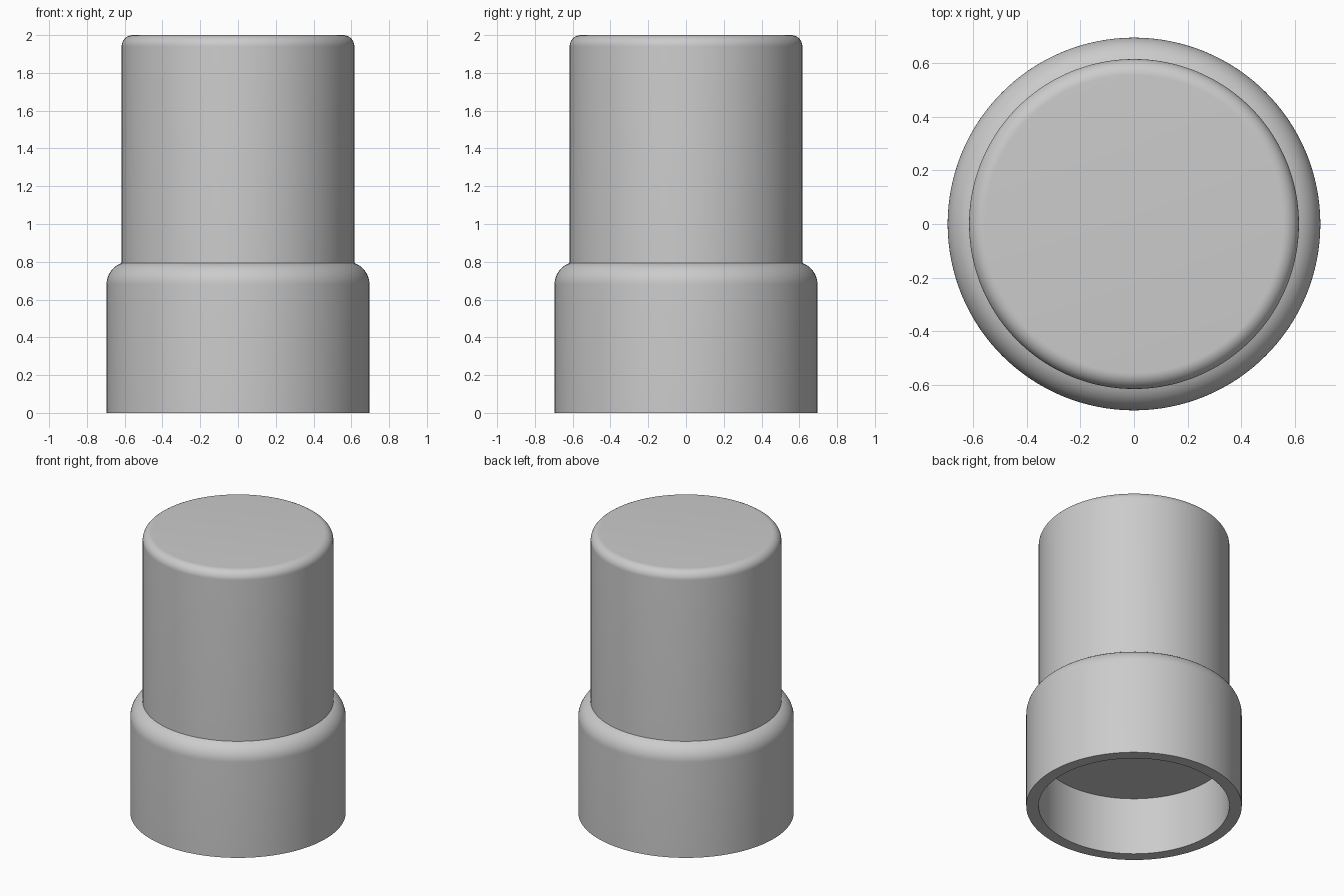
import bpy, bmesh, math

SEGMENTS = 128
BODY_R, COLLAR_R = 0.616, 0.696
BODY_BOTTOM, HEIGHT = 0.41, 2.0

cube = bpy.data.objects.get("Cube")
if cube:
    bpy.data.objects.remove(cube, do_unlink=True)

grey = bpy.data.materials.new("plain grey")
grey.use_nodes = True
grey.diffuse_color = (0.6, 0.6, 0.6, 1)
grey.node_tree.nodes["Principled BSDF"].inputs["Base Color"].default_value = grey.diffuse_color


def arc(r, z, radius, end, steps=12):
    """Rounded shoulder points around (r, z), from outward up to the end angle."""
    return [(r + radius * math.cos(end * i / steps), z + radius * math.sin(end * i / steps))
            for i in range(steps + 1)]


def lathe(name, profile, closed):
    """Spin an (r, z) profile about the z axis; open profiles get flat end caps."""
    bm = bmesh.new()
    rings = [[bm.verts.new((r * math.cos(a), r * math.sin(a), z))
              for a in (math.tau * i / SEGMENTS for i in range(SEGMENTS))]
             for r, z in profile]
    pairs = list(zip(rings, rings[1:]))
    if closed:
        pairs.append((rings[-1], rings[0]))
    else:
        bm.faces.new(rings[0])
        bm.faces.new(rings[-1])
    for low, high in pairs:
        for i in range(SEGMENTS):
            j = (i + 1) % SEGMENTS
            bm.faces.new((low[i], low[j], high[j], high[i]))
    bmesh.ops.recalc_face_normals(bm, faces=bm.faces)
    mesh = bpy.data.meshes.new(name)
    bm.to_mesh(mesh)
    bm.free()
    mesh.materials.append(grey)
    obj = bpy.data.objects.new(name, mesh)
    bpy.context.collection.objects.link(obj)
    bpy.ops.object.select_all(action="DESELECT")
    obj.select_set(True)
    bpy.context.view_layer.objects.active = obj
    bpy.ops.object.shade_smooth_by_angle(angle=math.radians(30))
    return obj


# Solid upper body with a rounded top edge; its underside closes the socket
edge = 0.06
lathe("upper_body",
      [(BODY_R, BODY_BOTTOM)] + arc(BODY_R - edge, HEIGHT - edge, edge, math.pi / 2),
      closed=False)

# Open collar sleeve, its rounded shoulder running into the body wall
shoulder = 0.12
centre = COLLAR_R - shoulder
end = math.acos((BODY_R - centre) / shoulder)
lathe("collar_sleeve",
      [(BODY_R, 0), (COLLAR_R, 0)] + arc(centre, 0.68, shoulder, end),
      closed=True)
